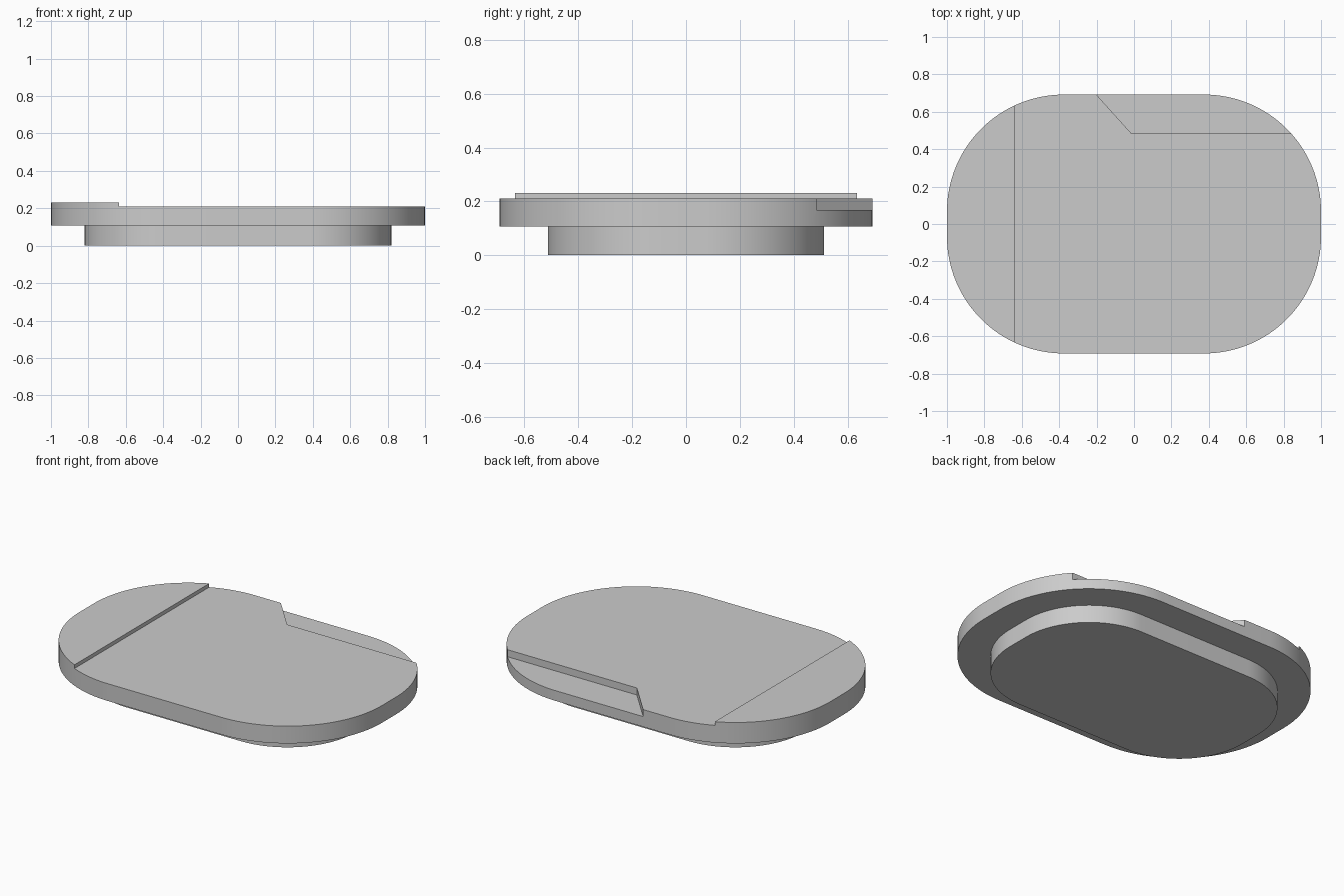
import bpy, bmesh, math

if "Cube" in bpy.data.objects:
    bpy.data.objects.remove(bpy.data.objects["Cube"])

grey = bpy.data.materials.new("plain grey")
grey.diffuse_color = (0.6, 0.6, 0.6, 1)
grey.use_nodes = True
grey.node_tree.nodes["Principled BSDF"].inputs["Base Color"].default_value = grey.diffuse_color


def rounded(hx, hy, r, steps=32):
    """Outline of a rounded rectangle, counter-clockwise."""
    pts = []
    for q, (sx, sy) in enumerate(((1, 1), (-1, 1), (-1, -1), (1, -1))):
        for i in range(steps + 1):
            a = (q + i / steps) * math.pi / 2
            pts.append((sx * (hx - r) + r * math.cos(a),
                        sy * (hy - r) + r * math.sin(a)))
    return pts


def prism(name, pts, z0, z1):
    bm = bmesh.new()
    face = bm.faces.new([bm.verts.new((x, y, z0)) for x, y in pts])
    up = bmesh.ops.extrude_face_region(bm, geom=[face])["geom"]
    for v in up:
        if isinstance(v, bmesh.types.BMVert):
            v.co.z = z1
    bmesh.ops.recalc_face_normals(bm, faces=bm.faces)
    me = bpy.data.meshes.new(name)
    bm.to_mesh(me)
    bm.free()
    me.materials.append(grey)
    ob = bpy.data.objects.new(name, me)
    bpy.context.collection.objects.link(ob)
    return ob


def cut(target, pts, z0, z1):
    cutter = prism(target.name + "_cutter", pts, z0, z1)
    cutter.hide_render = True
    cutter.hide_viewport = True
    mod = target.modifiers.new("cut", 'BOOLEAN')
    mod.operation = 'DIFFERENCE'
    mod.solver = 'EXACT'
    mod.object = cutter


def smooth(ob):
    bpy.ops.object.select_all(action='DESELECT')
    ob.select_set(True)
    bpy.context.view_layer.objects.active = ob
    bpy.ops.object.shade_smooth_by_angle(angle=math.radians(30))


# Wide plate, with the raised step at its left end
plate = prism("plate", rounded(1, 0.692, 0.625), 0.107, 0.232)
smooth(plate)
# Lower the top everywhere right of the step
cut(plate, [(-0.635, -1), (1.5, -1), (1.5, 1), (-0.635, 1)], 0.21, 0.4)
# Shallow recess along the back edge, with a slanted end
cut(plate, [(-0.015, 0.485), (1.5, 0.485), (1.5, 1.05), (-0.524, 1.05)], 0.168, 0.45)

# Narrower plug underneath
plug = prism("plug", rounded(0.82, 0.513, 0.445), 0, 0.107)
smooth(plug)
